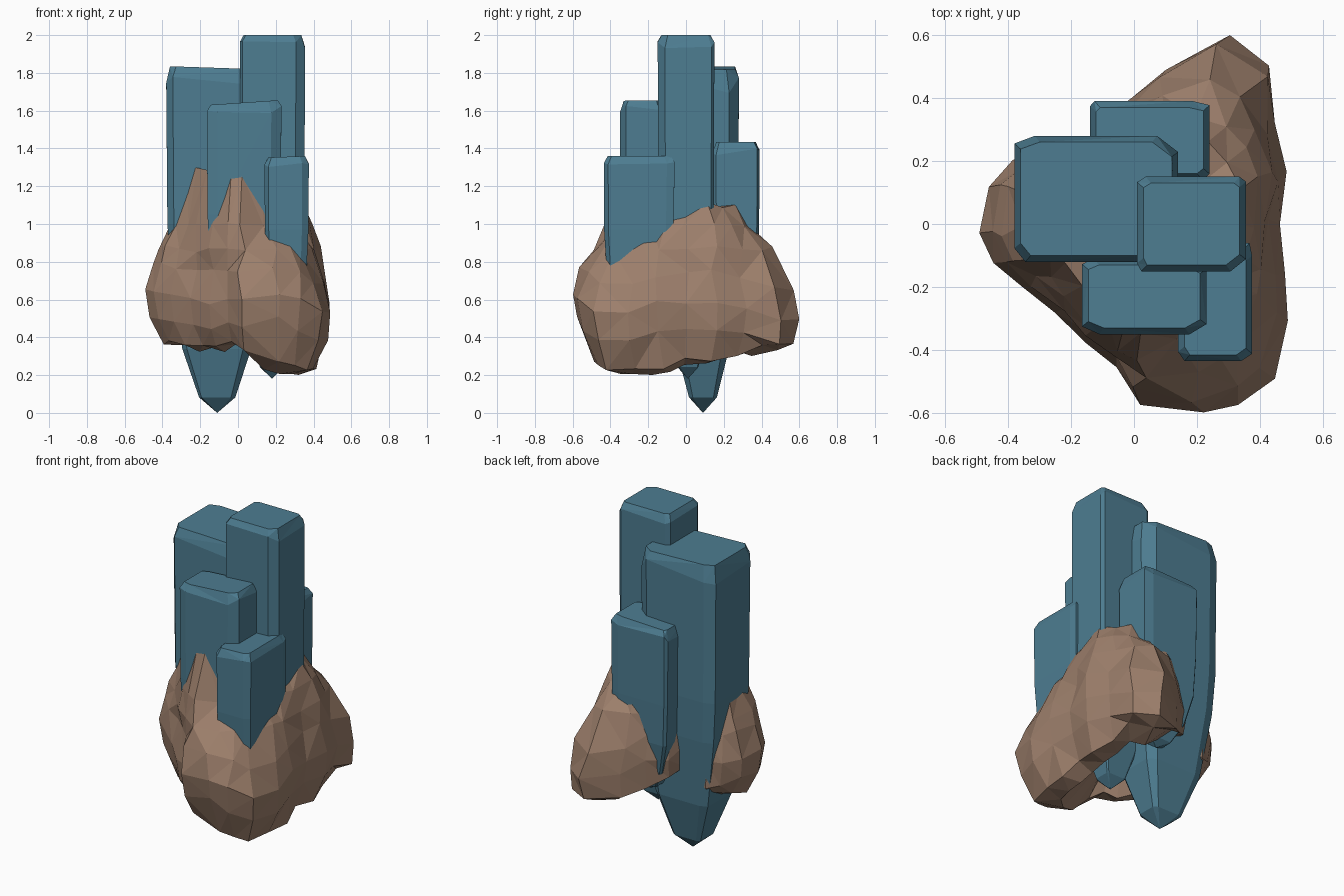
import bpy, bmesh, math, random

if "Cube" in bpy.data.objects:
    bpy.data.objects.remove(bpy.data.objects["Cube"])

random.seed(4)


def material(name, rgb):
    m = bpy.data.materials.new(name)
    m.diffuse_color = (*rgb, 1)
    m.use_nodes = True
    m.node_tree.nodes["Principled BSDF"].inputs["Base Color"].default_value = m.diffuse_color
    return m


BLUE = material("crystal_blue", (0.075, 0.205, 0.285))
BROWN = material("rock_brown", (0.34, 0.215, 0.15))


def loft(name, rings, mat, start=None, end=None, triangles=False):
    """Join rings of points; close each end with a pole point or a flat cap."""
    bm = bmesh.new()
    vr = [[bm.verts.new(p) for p in ring] for ring in rings]
    n = len(rings[0])
    for a, b in zip(vr, vr[1:]):
        for i in range(n):
            j = (i + 1) % n
            bm.faces.new((a[i], a[j], b[j], b[i]))
    for ring, pole in ((vr[0], start), (vr[-1], end)):
        if pole is None:
            bm.faces.new(ring)
        else:
            p = bm.verts.new(pole)
            for i in range(n):
                bm.faces.new((ring[i], ring[(i + 1) % n], p))
    if triangles:
        bmesh.ops.triangulate(bm, faces=bm.faces[:], quad_method='SHORT_EDGE')
    bmesh.ops.recalc_face_normals(bm, faces=bm.faces[:])
    me = bpy.data.meshes.new(name)
    bm.to_mesh(me)
    bm.free()
    me.materials.append(mat)
    ob = bpy.data.objects.new(name, me)
    bpy.context.collection.objects.link(ob)
    return ob


def crystal(name, x0, x1, y0, y1, top, tip, low, tilt=0.0, drop=.04, narrow=.92):
    """Chamfered rectangular column, bevelled on top, tapering to a point below."""
    cx, cy, w, d = (x0 + x1) / 2, (y0 + y1) / 2, (x1 - x0) / 2, (y1 - y0) / 2
    cham = [(random.uniform(.06, .3) * w, random.uniform(.08, .3) * d) for _ in range(4)]
    outline = []
    for k, (sx, sy) in enumerate(((1, 1), (-1, 1), (-1, -1), (1, -1))):
        a, b = cham[k]
        pair = [(sx * w, sy * (d - b)), (sx * (w - a), sy * d)]
        outline += pair if sx * sy > 0 else pair[::-1]
    # uneven shoulder heights
    sag = [drop * random.uniform(.2, 1.3) for _ in outline]
    tx, ty, tz = tip
    span = low - tz
    levels = [(top, 0, None), (top - .02, 0, 1), (low + .25, .1, .98), (low, .25, narrow),
              (tz + span * .45, .75, .7), (tz + span * .11, 1, .37)]
    rings = []
    for k, (z, f, s) in enumerate(levels):
        ox, oy = cx + (tx - cx) * f, cy + (ty - cy) * f
        sx, sy = (1 - .02 / w, 1 - .02 / d) if s is None else (s, s)
        t = tilt if k < 2 else 0
        rings.append([(ox + x * sx, oy + y * sy,
                       z + t * x / w - abs(t) - (sag[i] if k == 1 else 0))
                      for i, (x, y) in enumerate(outline)])
    return loft(name, rings, BLUE, end=tip, triangles=True)


# Crystal columns
crystal("crystal_tall", .01, .355, -.15, .15, 2.0, (.18, .01, .18), .75)
crystal("crystal_wide", -.38, .14, -.12, .28, 1.835, (-.11, .09, 0), .75, -.008, .09)
crystal("crystal_front", -.165, .23, -.35, -.11, 1.655, (.03, -.23, .42), .80, .012)
crystal("crystal_short", .14, .375, -.435, -.06, 1.36, (.26, -.27, .40), .72, .004, .03, .88)
crystal("crystal_back", -.14, .24, .14, .39, 1.435, (.06, .26, .38), .72, .006)

# Rock mound: heading, widest radius, bottom z, widest z, radius at z = 1
STATIONS = [
    (-93, .57, .30, .58, .43), (-74, .63, .23, .60, .38), (-64, .635, .20, .56, .36),
    (-51, .63, .18, .49, .34), (-35, .54, .19, .49, .31), (-20, .46, .21, .55, .32),
    (0, .41, .23, .55, .33), (21, .47, .25, .56, .38), (39, .51, .27, .53, .39),
    (53, .64, .30, .47, .39), (67, .65, .31, .46, .37), (84, .50, .38, .52, .34),
    (98, .41, .45, .57, .32), (116, .36, .48, .60, .25), (132, .30, .50, .64, .22),
    (146, .43, .43, .58, .31),
    (155, .485, .40, .60, .38), (167, .534, .36, .62, .41), (183, .545, .33, .63, .41),
    (194, .515, .33, .62, .40), (206, .46, .31, .58, .36), (223, .41, .32, .56, .36),
    (242, .43, .33, .56, .39), (257, .47, .35, .58, .42)]


def profile(deg, r, zb, zm, r1):
    peak = 1.10 if -45 < deg < 150 else 1.28
    return [(.28 * r, zb + .2), (.6 * r, zb + .01), (.83 * r, zb + .04), (.96 * r, zm - .11),
            (r, zm + .03), (.93 * r, zm + .18), (.45 * r + .55 * r1, .87),
            (r1, 1.0), (.82 * r1, peak)]


rings = [[] for _ in range(9)]
for deg, *params in STATIONS:
    for k, (r, z) in enumerate(profile(deg, *params)):
        a = math.radians(deg + random.uniform(-3, 3) * (k not in (3, 4)))
        r *= 1 + random.uniform(-.02, .01)
        z += random.uniform(-.02, .02)
        rings[k].append((.05 + r * math.cos(a), r * math.sin(a), z))
loft("rock_base", rings, BROWN, start=(.05, 0, .55), end=(.05, 0, 1.1), triangles=True)
